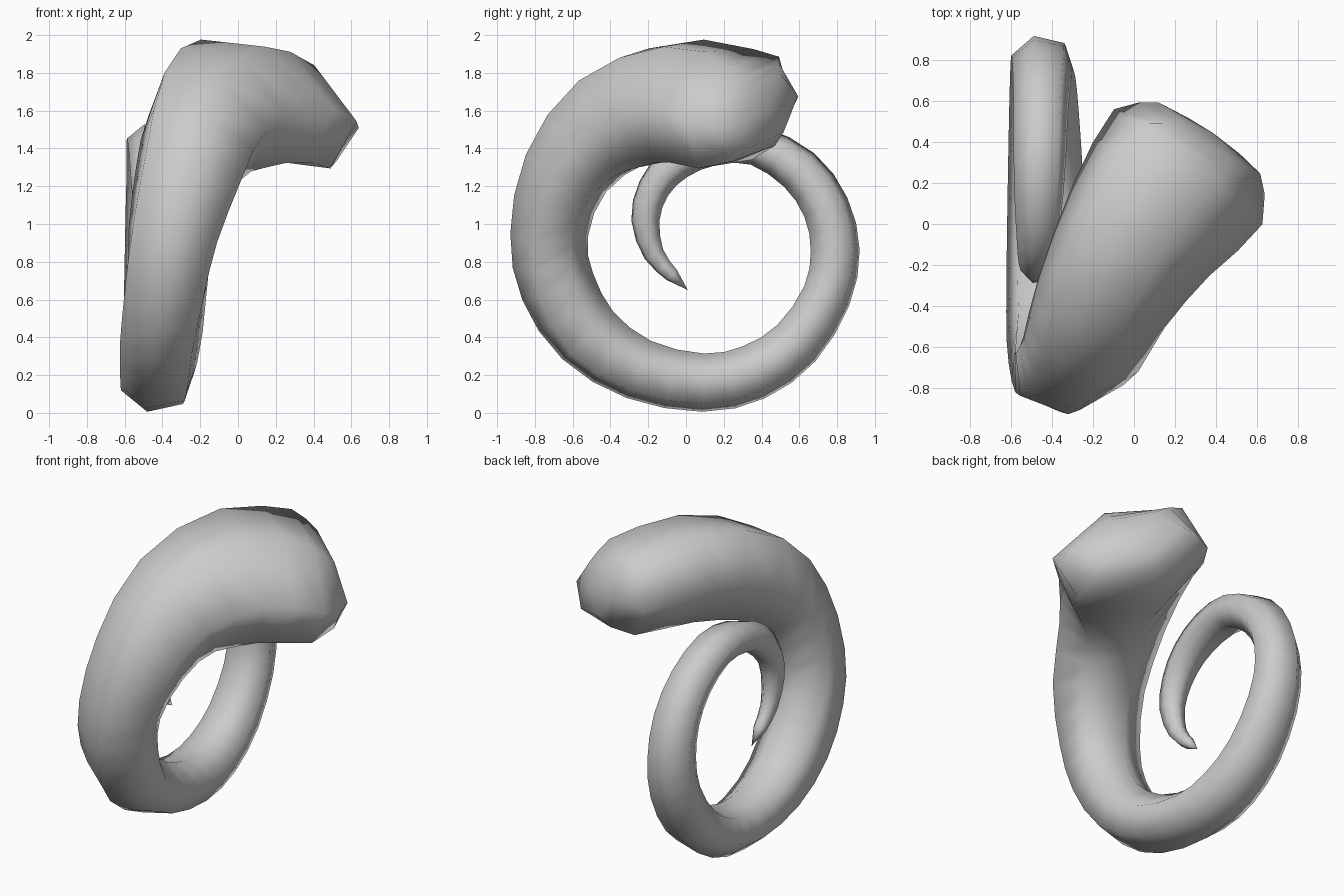
import bpy, bmesh, math
from mathutils import Vector

if "Cube" in bpy.data.objects:
    bpy.data.objects.remove(bpy.data.objects["Cube"])

SIDES = 6

# stations from thick base to tip: centre x, y, z, half width, half depth, sideways lean
stations = [
    (0.37, 0.42, 1.60, 0.28, 0.18, -0.11), (0.265, 0.28, 1.59, 0.41, 0.325, -0.17),
    (0.03, -0.04, 1.65, 0.38, 0.345, -0.11), (-0.16, -0.39, 1.54, 0.33, 0.30, -0.06),
    (-0.26, -0.635, 1.27, 0.295, 0.235, -0.02), (-0.345, -0.725, 0.94, 0.255, 0.20, 0),
    (-0.38, -0.68, 0.67, 0.235, 0.195, 0), (-0.405, -0.52, 0.41, 0.22, 0.185, 0),
    (-0.42, -0.25, 0.23, 0.205, 0.165, 0), (-0.43, 0.09, 0.16, 0.19, 0.155, 0),
    (-0.435, 0.36, 0.215, 0.18, 0.15, 0), (-0.44, 0.585, 0.37, 0.17, 0.14, 0),
    (-0.445, 0.745, 0.62, 0.16, 0.13, 0), (-0.45, 0.79, 0.86, 0.15, 0.13, 0),
    (-0.45, 0.74, 1.09, 0.145, 0.125, 0), (-0.455, 0.60, 1.285, 0.135, 0.12, 0),
    (-0.46, 0.37, 1.415, 0.13, 0.105, 0), (-0.465, 0.14, 1.41, 0.12, 0.10, 0),
    (-0.47, -0.05, 1.325, 0.105, 0.095, 0), (-0.475, -0.17, 1.19, 0.09, 0.085, 0),
    (-0.475, -0.215, 1.02, 0.072, 0.075, 0), (-0.48, -0.17, 0.84, 0.052, 0.055, 0),
    (-0.48, -0.075, 0.73, 0.04, 0.038, 0),
]
tip = Vector((-0.48, 0.01, 0.65))

# add one rounded in-between station per span
fine = []
last = len(stations) - 1
for i in range(last):
    p0, p1 = stations[max(i - 1, 0)], stations[i]
    p2, p3 = stations[i + 1], stations[min(i + 2, last)]
    fine.append(p1)
    fine.append(tuple((9 * (b + c) - a - d) / 16 for a, b, c, d in zip(p0, p1, p2, p3)))
fine.append(stations[last])

# hexagon rings square to the curled path, twisting over the first half turn
bm = bmesh.new()
path = [Vector(s[:3]) for s in fine] + [tip]
rings = []
for i, (x, y, z, a, b, lean) in enumerate(fine):
    t = (path[i + 1] - path[max(i - 1, 0)]).normalized()
    side = Vector((1, 0, 0))
    side = (side - t * side.dot(t)).normalized()
    out = t.cross(side)
    phase = math.radians(-15 + min(max(i / 2 - 1, 0) * 10, 60))
    ring = []
    for k in range(SIDES):
        ang = phase + 2 * math.pi * k / SIDES
        c, s = math.cos(ang), math.sin(ang)
        ring.append(bm.verts.new(path[i] + (side * (a * c + lean * s) + out * b * s) * 1.03))
    rings.append(ring)

# skin, domed base cap and pointed tip
for r0, r1 in zip(rings, rings[1:]):
    for k in range(SIDES):
        n = (k + 1) % SIDES
        bm.faces.new((r0[k], r0[n], r1[n], r1[k]))
cap = bm.verts.new(path[0] + (path[0] - path[2]).normalized() * 0.03)
end = bm.verts.new(tip)
for k in range(SIDES):
    n = (k + 1) % SIDES
    bm.faces.new((rings[0][n], rings[0][k], cap))
    bm.faces.new((rings[-1][k], rings[-1][n], end))
bmesh.ops.recalc_face_normals(bm, faces=bm.faces[:])
for f in bm.faces:
    f.smooth = True

mesh = bpy.data.meshes.new("curled_horn")
bm.to_mesh(mesh)
bm.free()
horn = bpy.data.objects.new("curled_horn", mesh)
bpy.context.collection.objects.link(horn)
